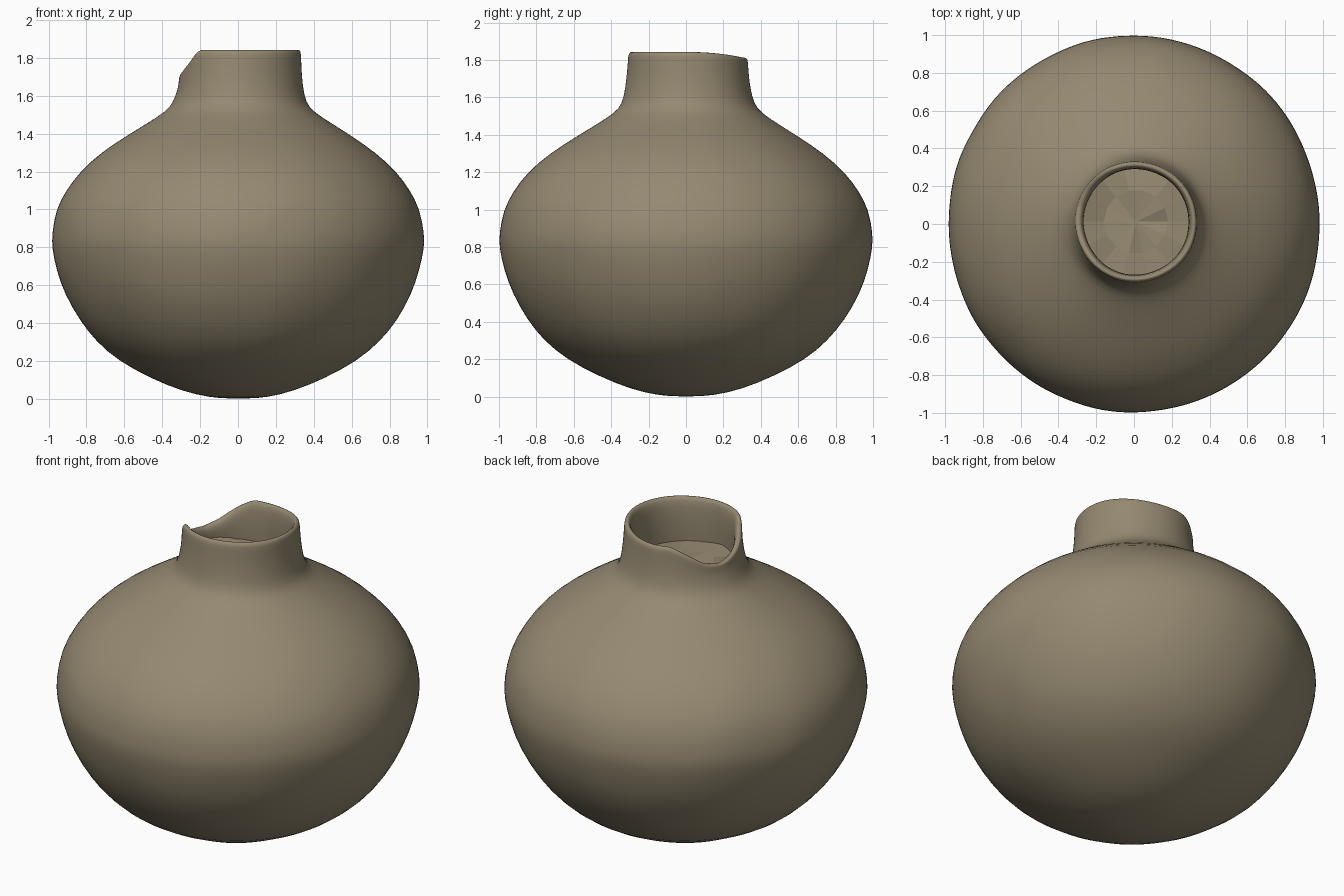
import bpy, bmesh, math, random
from mathutils import Vector, noise

if "Cube" in bpy.data.objects:
    bpy.data.objects.remove(bpy.data.objects["Cube"], do_unlink=True)

random.seed(4)
SEGMENTS = 72
NECK_BASE, RIM_TOP = 1.6, 1.845

clay = bpy.data.materials.new("brown_clay")
clay.use_nodes = True
colour = (0.30, 0.25, 0.165, 1)
clay.diffuse_color = colour
bsdf = clay.node_tree.nodes["Principled BSDF"]
bsdf.inputs["Base Color"].default_value = colour
bsdf.inputs["Roughness"].default_value = 0.9

# Outside of the vessel, over the lip and down the inside of the neck
PROFILE = [(.15, .006), (.3, .04), (.47, .11), (.64, .2), (.76, .3), (.85, .41),
           (.93, .55), (.975, .68), (1, .8), (1, .87), (.978, 1), (.925, 1.1),
           (.85, 1.2), (.735, 1.3), (.58, 1.4), (.43, 1.49), (.365, 1.54),
           (.342, 1.6), (.328, 1.7), (.323, 1.8), (.322, 1.835), (.305, 1.848),
           (.288, 1.83), (.279, 1.75), (.28, 1.62), (.285, 1.54)]

# Broken part of the rim: angle in degrees and depth
NOTCH = [(0, 0), (112, 0), (126, .045), (148, .13), (165, .155), (182, .14),
         (198, .11), (212, .065), (226, 0), (360, 0)]


def rim_height(angle):
    deg = math.degrees(angle)
    for (a, da), (b, db) in zip(NOTCH, NOTCH[1:]):
        if a <= deg <= b:
            drop = da + (db - da) * (deg - a) / (b - a)
            break
    return RIM_TOP - drop - 0.045 * max(0, math.sin(angle)) ** 2 * 0.7


def make_object(name, bm):
    bmesh.ops.recalc_face_normals(bm, faces=bm.faces)
    mesh = bpy.data.meshes.new(name)
    bm.to_mesh(mesh)
    bm.free()
    mesh.materials.append(clay)
    obj = bpy.data.objects.new(name, mesh)
    bpy.context.collection.objects.link(obj)
    return obj


def bridge(bm, lower, upper):
    n = len(lower)
    for i in range(n):
        j = (i + 1) % n
        bm.faces.new((lower[i], lower[j], upper[j], upper[i]))


def fan(bm, ring, centre):
    for i in range(len(ring)):
        bm.faces.new((ring[i], centre, ring[(i + 1) % len(ring)]))


# Vessel: round body, neck and worn lip
bm = bmesh.new()
rings = []
for r, z in PROFILE:
    ring = []
    on_neck = min(1, max(0, (z - 1.2) / 0.35))
    for i in range(SEGMENTS):
        a = math.tau * i / SEGMENTS
        height = z
        if z > NECK_BASE:
            scale = (rim_height(a) - NECK_BASE) / (RIM_TOP - NECK_BASE)
            height = NECK_BASE + (z - NECK_BASE) * scale
        p = Vector((r * math.cos(a) * (0.985 + 0.015 * on_neck) + 0.01 * on_neck,
                    r * math.sin(a) + 0.012 * on_neck, height))
        # Gentle hand-made unevenness
        bump = 0.006 * noise.noise(p * 4)
        p.x += bump * math.cos(a)
        p.y += bump * math.sin(a)
        ring.append(bm.verts.new(p))
    rings.append(ring)
for lower, upper in zip(rings, rings[1:]):
    bridge(bm, lower, upper)
fan(bm, rings[0], bm.verts.new((0, 0, 0)))
vessel = make_object("vessel", bm)
for face in vessel.data.polygons:
    face.use_smooth = True
smooth = vessel.modifiers.new("smooth", 'SUBSURF')
smooth.levels = smooth.render_levels = 1

# Rough blockage closing the inside of the neck
bm = bmesh.new()
floor_rings = []
for radius, level, wobble in ((.3, 1.6, .03), (.17, 1.585, .015)):
    ring = []
    for i in range(14):
        a = math.tau * i / 14
        ring.append(bm.verts.new((0.01 + radius * math.cos(a),
                                  0.012 + radius * math.sin(a),
                                  level + random.uniform(-wobble, wobble))))
    floor_rings.append(ring)
bridge(bm, *floor_rings)
fan(bm, floor_rings[1], bm.verts.new((0.01, 0.012, 1.58)))
make_object("neck_blockage", bm)
